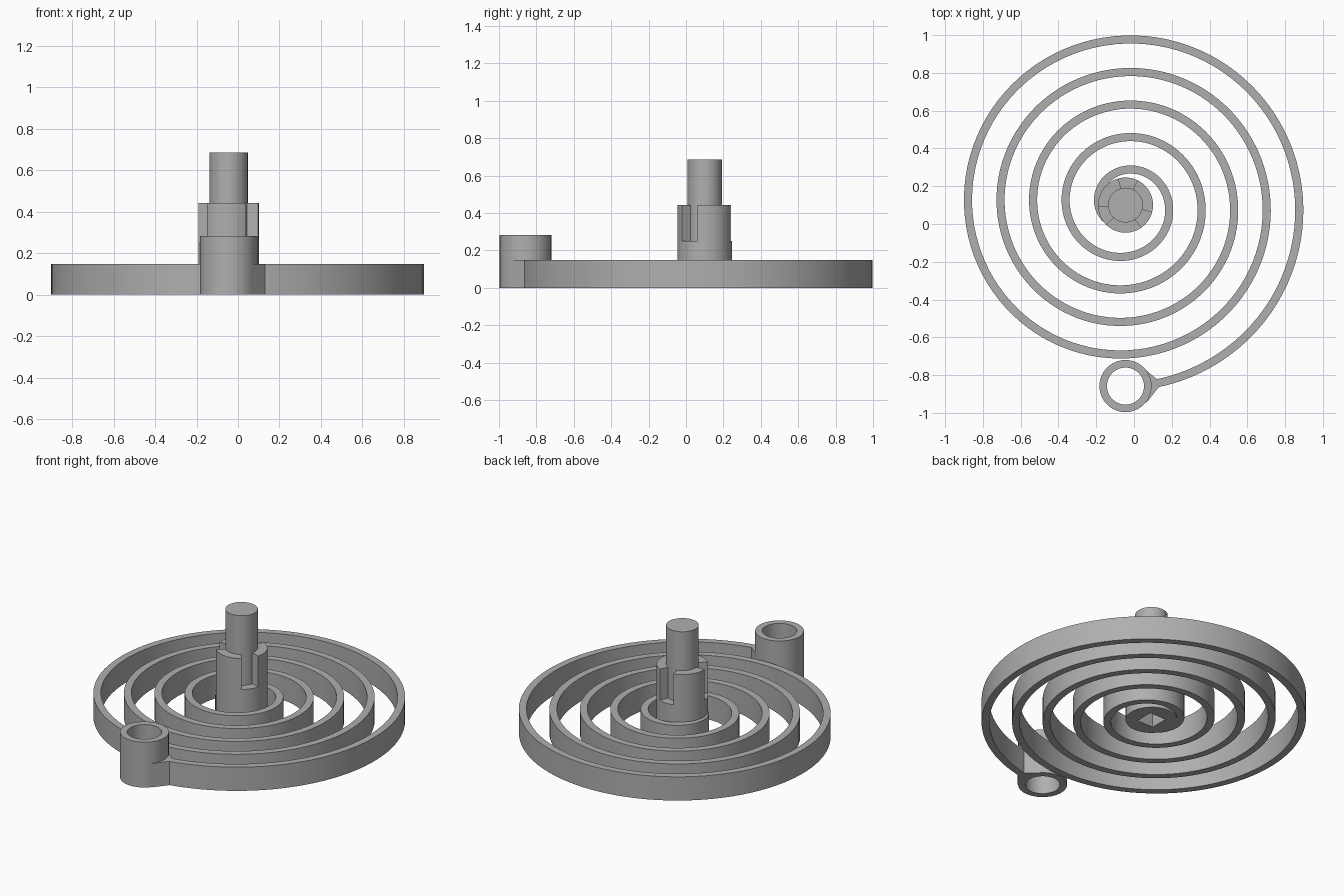
import bpy
import bmesh
from math import sin, cos, pi, radians

cube = bpy.data.objects.get("Cube")
if cube:
    bpy.data.objects.remove(cube)

grey = bpy.data.materials.new("plain_grey")
grey.use_nodes = True
grey.diffuse_color = (0.43, 0.43, 0.43, 1)
grey.node_tree.nodes["Principled BSDF"].inputs["Base Color"].default_value = grey.diffuse_color

HUB = (-0.045, 0.10)
EYE = (-0.045, -0.858)
STRIP_HEIGHT = 0.148
HUB_RADIUS, SHAFT_RADIUS = 0.146, 0.092
SLOT_FLOOR, HUB_TOP, SHAFT_TOP = 0.25, 0.443, 0.685


def finish(name, bm):
    """Turn a bmesh into a smooth-shaded object with sharp corners."""
    bmesh.ops.recalc_face_normals(bm, faces=bm.faces)
    for face in bm.faces:
        face.smooth = True
    for edge in bm.edges:
        edge.smooth = edge.calc_face_angle(0) < radians(30)
    mesh = bpy.data.meshes.new(name)
    bm.to_mesh(mesh)
    bm.free()
    mesh.materials.append(grey)
    obj = bpy.data.objects.new(name, mesh)
    bpy.context.collection.objects.link(obj)
    return obj


def polar(centre, radius, angle):
    return centre[0] + radius * cos(angle), centre[1] + radius * sin(angle)


def arc(centre, radius, start, end, steps):
    return [polar(centre, radius, start + (end - start) * i / steps) for i in range(steps + 1)]


def circle(centre, radius, steps=64):
    return arc(centre, radius, 0, 2 * pi, steps)[:-1]


def prism(name, outline, z0, z1):
    """Solid upright prism from one outline."""
    bm = bmesh.new()
    low = [bm.verts.new((x, y, z0)) for x, y in outline]
    high = [bm.verts.new((x, y, z1)) for x, y in outline]
    bm.faces.new(low)
    bm.faces.new(high)
    for i in range(len(low)):
        bm.faces.new((low[i - 1], low[i], high[i], high[i - 1]))
    return finish(name, bm)


def wall(name, outer, inner, z0, z1, closed):
    """Upright wall between two matching paths."""
    bm = bmesh.new()
    rows = [[bm.verts.new(p) for p in ((*o, z0), (*o, z1), (*i, z1), (*i, z0))]
            for o, i in zip(outer, inner)]
    pairs = list(zip(rows, rows[1:]))
    if closed:
        pairs.append((rows[-1], rows[0]))
    else:
        bm.faces.new(rows[0])
        bm.faces.new(rows[-1])
    for a, b in pairs:
        for k in range(4):
            bm.faces.new((a[k - 1], a[k], b[k], b[k - 1]))
    return finish(name, bm)


# Flat spiral, winding clockwise outwards from inside the hub
def spiral_path(offset):
    turns = [-0.1 + 4.822 * i / 480 for i in range(481)]
    return [polar(HUB, 0.165 + 0.1725 * t - offset, pi - 2 * pi * t) for t in turns]


wall("spiral_strip", spiral_path(0), spiral_path(0.043), 0, STRIP_HEIGHT, False)

# Outer end eye and the neck joining it to the spiral
wall("end_eye", circle(EYE, 0.138), circle(EYE, 0.098), 0, 0.283, True)
prism("eye_neck", [(0.046, -0.759), (0.122, -0.822), (0.131, -0.864), (0.066, -0.946)],
      0, STRIP_HEIGHT)

# Hub base with a square socket underneath
square = []
for i in range(64):
    a = 2 * pi * i / 64
    square.append(polar(HUB, 0.056 / max(abs(cos(a)), abs(sin(a))), a))
wall("hub_base", circle(HUB, HUB_RADIUS), square, 0, SLOT_FLOOR, True)

# Three lugs left standing between the slots
for n in range(3):
    start, end = radians(105 + 120 * n), radians(184.5 + 120 * n)
    wall(f"hub_lug_{n + 1}", arc(HUB, HUB_RADIUS, start, end, 16),
         arc(HUB, SHAFT_RADIUS - 0.002, start, end, 16), SLOT_FLOOR, HUB_TOP, False)

# Central shaft
prism("shaft", circle(HUB, SHAFT_RADIUS), SLOT_FLOOR, SHAFT_TOP)
